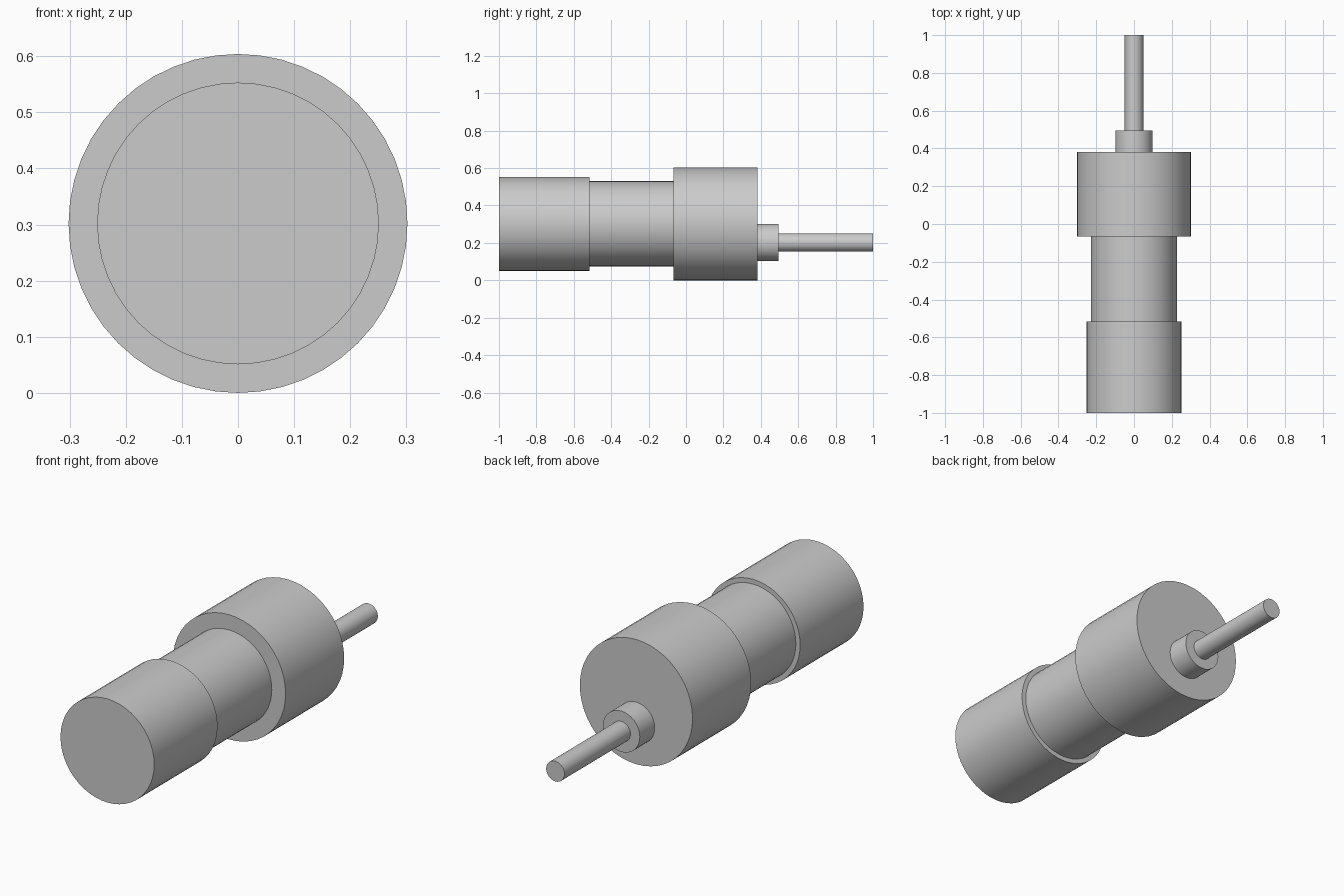
import bpy
import math

cube = bpy.data.objects.get("Cube")
if cube:
    bpy.data.objects.remove(cube, do_unlink=True)

grey = bpy.data.materials.new("plain grey")
grey.use_nodes = True
colour = (0.6, 0.6, 0.6, 1)
grey.diffuse_color = colour
grey.node_tree.nodes["Principled BSDF"].inputs["Base Color"].default_value = colour

AXIS_Z = 0.302    # main body axis
SHAFT_Z = 0.202   # offset output axis


def cylinder(name, radius, y0, y1, z):
    """Closed cylinder lying along y."""
    bpy.ops.mesh.primitive_cylinder_add(
        vertices=48, radius=radius, depth=y1 - y0,
        location=(0, (y0 + y1) / 2, z), rotation=(math.pi / 2, 0, 0))
    obj = bpy.context.object
    obj.name = name
    obj.data.materials.append(grey)
    bpy.ops.object.shade_smooth_by_angle(angle=math.radians(30))
    return obj


# Motor body, front to back
cylinder("rear_cap", 0.251, -1.0, -0.515, AXIS_Z)
cylinder("motor_can", 0.228, -0.515, -0.067, AXIS_Z)
cylinder("gearbox", 0.302, -0.067, 0.381, AXIS_Z)

# Output side, set below the main axis
cylinder("shaft_boss", 0.099, 0.381, 0.495, SHAFT_Z)
cylinder("output_shaft", 0.049, 0.495, 1.0, SHAFT_Z)
